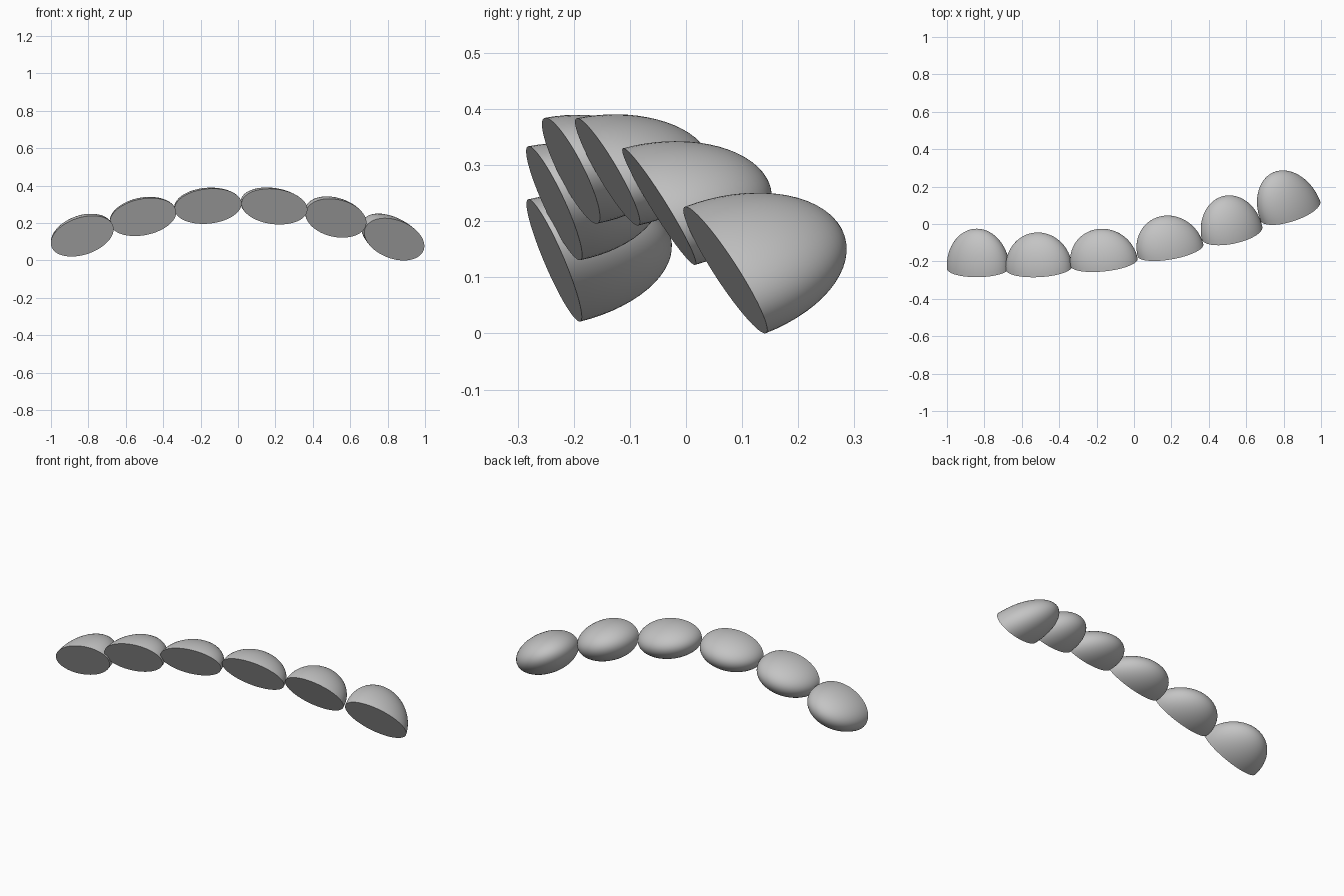
import bpy
import bmesh
from math import cos, sin, radians
from mathutils import Matrix, Vector

default_cube = bpy.data.objects.get("Cube")
if default_cube:
    bpy.data.objects.remove(default_cube, do_unlink=True)

# Single plain grey for every part
grey = bpy.data.materials.new("plain grey")
grey.use_nodes = True
colour = (0.55, 0.55, 0.55, 1.0)
grey.diffuse_color = colour
grey.node_tree.nodes["Principled BSDF"].inputs["Base Color"].default_value = colour


def half_dome(name, centre, half_width, half_height, roll, slope_x, slope_z, depth):
    """Half ellipsoid with a flat oval face to the front.

    The oval is laid out in the front plane, then leaned back by its two slopes;
    depth is the vector from the oval's centre to the crown of the dome."""
    bm = bmesh.new()
    bmesh.ops.create_uvsphere(bm, u_segments=64, v_segments=32, radius=1)
    geometry = bm.verts[:] + bm.edges[:] + bm.faces[:]
    bmesh.ops.bisect_plane(bm, geom=geometry, plane_co=(0, 0, 0),
                           plane_no=(0, 0, 1), clear_inner=True, dist=1e-5)

    # Smooth shell, flat cap and a crisp rim
    for face in bm.faces:
        face.smooth = True
    rim = [edge for edge in bm.edges if edge.is_boundary]
    cap = bmesh.ops.contextual_create(bm, geom=rim)["faces"]
    for face in cap:
        face.smooth = False
    for edge in rim:
        edge.smooth = False

    # Stretch the unit dome along its three axes
    def on_face(x, z):
        return Vector((x, slope_x * x + slope_z * z, z))

    turn = radians(roll)
    across = on_face(half_width * cos(turn), half_width * sin(turn))
    up = on_face(-half_height * sin(turn), half_height * cos(turn))
    axes = Matrix((across, up, Vector(depth))).transposed()
    bmesh.ops.transform(bm, matrix=axes.to_4x4(), verts=bm.verts)
    bmesh.ops.recalc_face_normals(bm, faces=bm.faces)

    mesh = bpy.data.meshes.new(name)
    bm.to_mesh(mesh)
    bm.free()
    mesh.materials.append(grey)
    dome = bpy.data.objects.new(name, mesh)
    dome.location = centre
    bpy.context.collection.objects.link(dome)
    return dome


# Row of six domes along a curved arch, from the -x end to the +x end
half_dome("outer_right_dome", (-0.833, -0.235, 0.13), 0.174, 0.099, 18.6,
          0.12, -0.48, (-0.01, 0.204, 0.05))
half_dome("middle_right_dome", (-0.508, -0.235, 0.232), 0.18, 0.097, 11.4,
          0.12, -0.5, (-0.015, 0.183, 0.037))
half_dome("inner_right_dome", (-0.16, -0.205, 0.29), 0.18, 0.093, 6,
          0.14, -0.52, (-0.03, 0.172, 0.032))
half_dome("inner_left_dome", (0.195, -0.14, 0.288), 0.177, 0.094, -6.7,
          0.12, -0.53, (-0.045, 0.176, 0.037))
half_dome("middle_left_dome", (0.524, -0.048, 0.226), 0.165, 0.1, -12.5,
          0.1, -0.58, (-0.04, 0.19, 0.053))
half_dome("outer_left_dome", (0.836, 0.07, 0.113), 0.167, 0.103, -20.6,
          0.16, -0.556, (-0.078, 0.203, 0.079))
